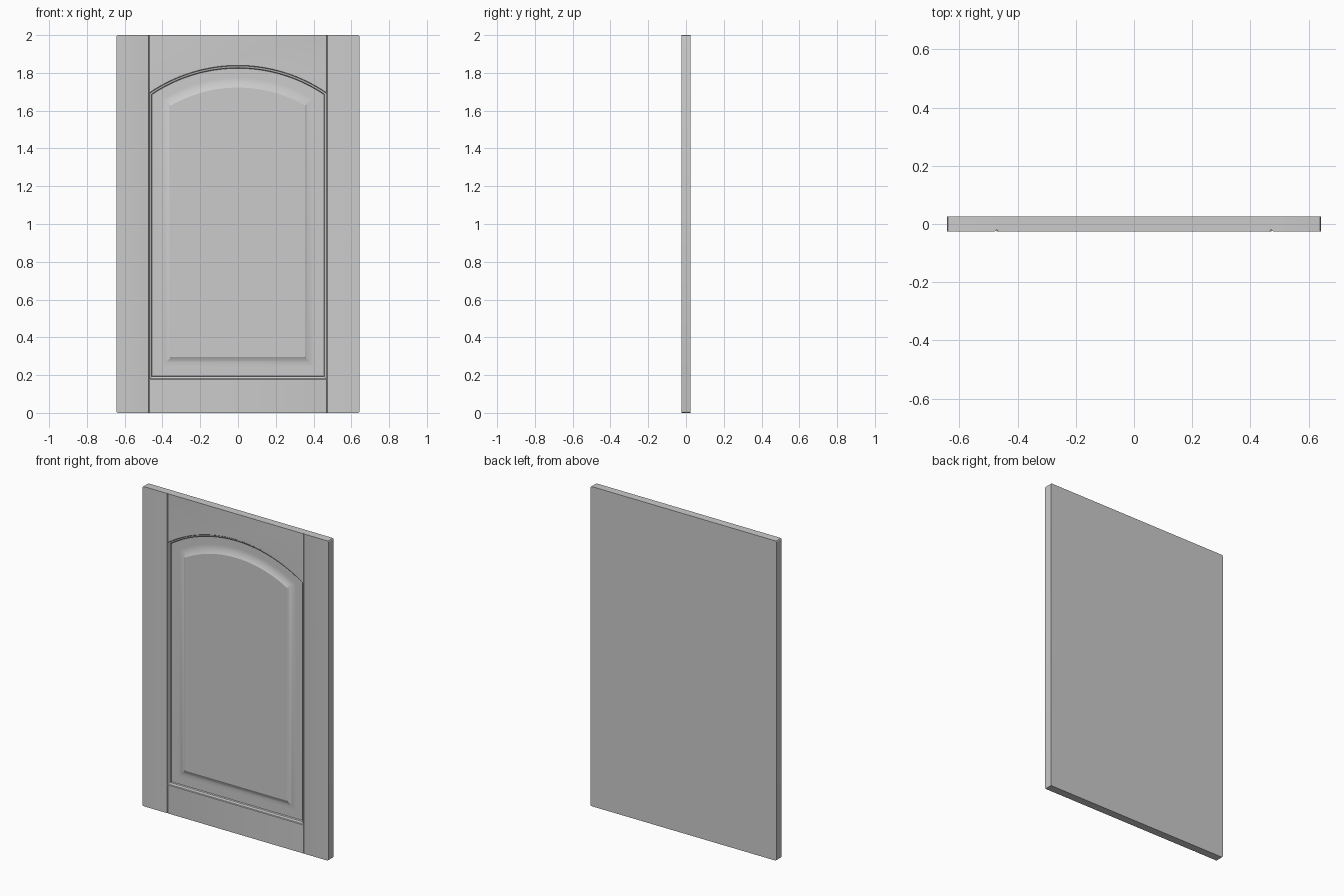
import bpy, bmesh, math

if "Cube" in bpy.data.objects:
    bpy.data.objects.remove(bpy.data.objects["Cube"])

W, H, T = 0.643, 2.0, 0.025          # half width, height, half thickness
OX, OZ, APEX, RISE = 0.472, 0.178, 1.84, 0.147   # panel opening
R = (OX**2 + RISE**2) / (2 * RISE)
CZ = APEX - R
SEG = 48


def arch(d=0.0):
    """Arch points, right to left, offset inwards by d."""
    r = R - d
    a = math.asin((OX - d) / r)
    return [(r * math.sin(a - 2 * a * i / SEG), CZ + r * math.cos(a - 2 * a * i / SEG))
            for i in range(SEG + 1)]


def outline(d=0.0):
    """Closed arched opening outline, offset inwards by d."""
    return [(-(OX - d), OZ + d), (OX - d, OZ + d)] + arch(d)


def finish(bm, name, angle):
    bmesh.ops.recalc_face_normals(bm, faces=bm.faces[:])
    me = bpy.data.meshes.new(name)
    bm.to_mesh(me)
    bm.free()
    ob = bpy.data.objects.new(name, me)
    bpy.context.collection.objects.link(ob)
    bpy.ops.object.select_all(action='DESELECT')
    ob.select_set(True)
    bpy.context.view_layer.objects.active = ob
    bpy.ops.object.shade_smooth_by_angle(angle=math.radians(angle))
    return ob


def board(name, pts):
    """Flat board from an x-z outline, with eased joints and outer corners."""
    bm = bmesh.new()
    front = [bm.verts.new((x, -T, z)) for x, z in pts]
    back = [bm.verts.new((x, T, z)) for x, z in pts]
    bm.faces.new(front)
    bm.faces.new(back[::-1])
    n = len(pts)
    for i in range(n):
        j = (i + 1) % n
        bm.faces.new((front[i], back[i], back[j], front[j]))
    # rounded outer door corners
    corners = [e for e in bm.edges
               if all(abs(abs(v.co.x) - W) < 1e-4 for v in e.verts)
               and abs(e.verts[0].co.y - e.verts[1].co.y) > 0.01]
    if corners:
        bmesh.ops.bevel(bm, geom=corners, offset=0.008, segments=3, profile=0.5,
                        affect='EDGES')
    # eased front edges where stiles meet rails
    joints = [e for e in bm.edges
              if all(abs(abs(v.co.x) - OX) < 1e-4 and v.co.y < 0 for v in e.verts)
              and e.verts[0].co.x * e.verts[1].co.x > 0]
    bmesh.ops.bevel(bm, geom=joints, offset=0.006, segments=3, profile=0.5,
                    affect='EDGES')
    return finish(bm, name, 30)


# Frame: two stiles and two rails
for side, s in (("left", -1), ("right", 1)):
    board(side + "_stile", [(s * OX, 0), (s * W, 0), (s * W, H), (s * OX, H)])
board("bottom_rail", [(-OX, 0), (OX, 0), (OX, OZ), (-OX, OZ)])
board("top_rail", [(-OX, H), (OX, H)] + arch())

# Raised panel: moulded lip, flat margin, concave slope up to the field
profile = [(0, -0.025), (0.003, -0.021), (0.010, -0.019), (0.014, -0.016),
           (0.016, -0.006), (0.065, -0.006)]
profile += [(0.065 + 0.053 * t / 8, -0.006 - 0.014 * (t / 8)**2) for t in range(1, 9)]

bm = bmesh.new()
rings = [[bm.verts.new((x, T, z)) for x, z in outline()]]
rings += [[bm.verts.new((x, y, z)) for x, z in outline(d)] for d, y in profile]
for a, b in zip(rings, rings[1:]):
    n = len(a)
    for i in range(n):
        j = (i + 1) % n
        bm.faces.new((a[i], a[j], b[j], b[i]))
bm.faces.new(rings[-1])
bm.faces.new(rings[0][::-1])
finish(bm, "raised_panel", 20)
